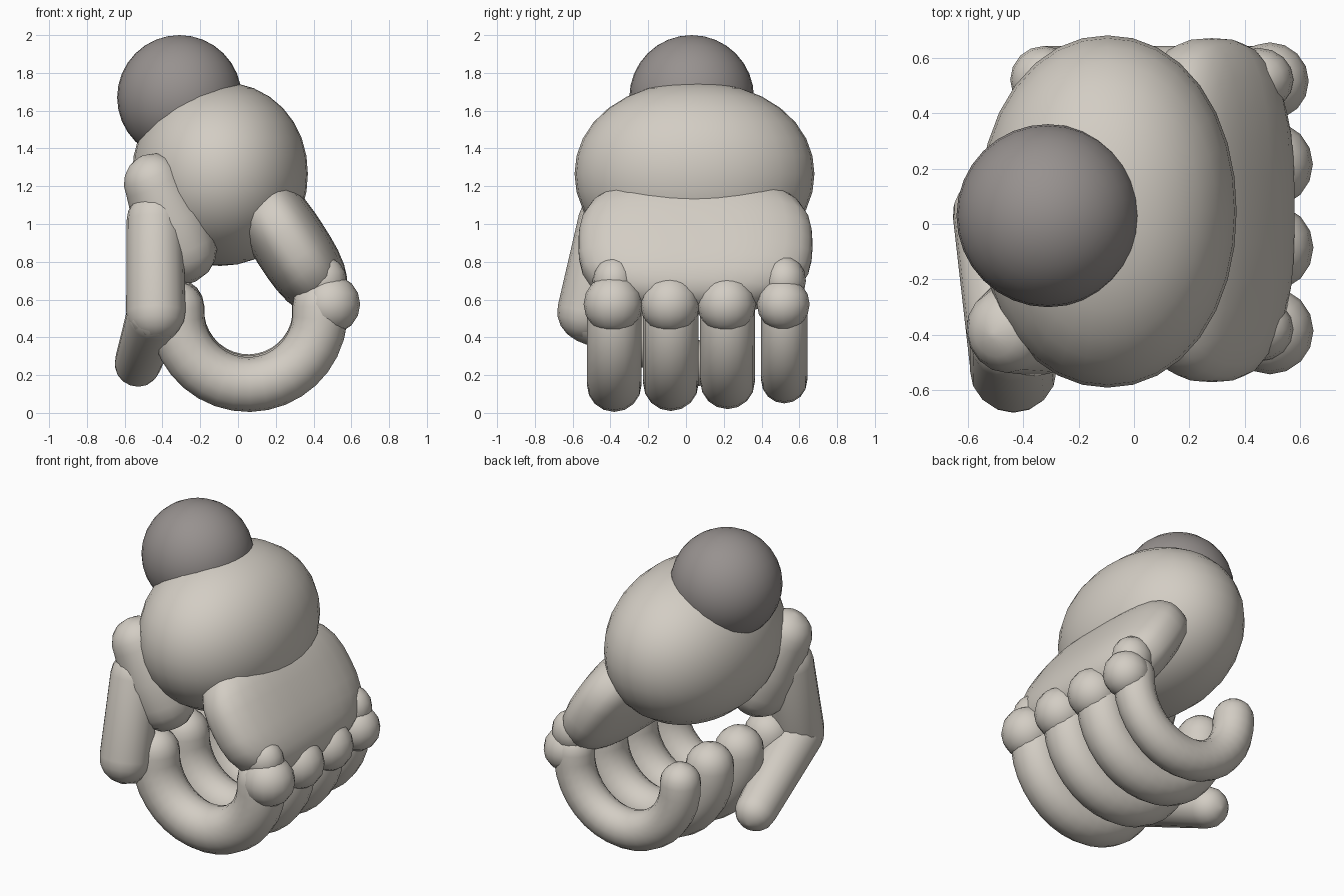
import bpy, bmesh, math
from mathutils import Vector, Matrix

if "Cube" in bpy.data.objects:
    bpy.data.objects.remove(bpy.data.objects["Cube"])


def material(name, rgb):
    m = bpy.data.materials.new(name)
    m.diffuse_color = (*rgb, 1)
    m.use_nodes = True
    m.node_tree.nodes["Principled BSDF"].inputs["Base Color"].default_value = m.diffuse_color
    return m


PALE = material("pale_grey", (0.65, 0.61, 0.55))
DARK = material("dark_grey", (0.31, 0.285, 0.275))


def finish(name, bm, mat):
    bmesh.ops.recalc_face_normals(bm, faces=bm.faces[:])
    for f in bm.faces:
        f.smooth = True
    me = bpy.data.meshes.new(name)
    bm.to_mesh(me)
    bm.free()
    me.materials.append(mat)
    ob = bpy.data.objects.new(name, me)
    bpy.context.collection.objects.link(ob)
    return ob


def blob(name, loc, half, mat=PALE, power=2, tilt=0, seg=24):
    """Ellipsoid; a power above 2 makes it boxier. Tilted about y."""
    bm = bmesh.new()
    bmesh.ops.create_uvsphere(bm, u_segments=seg, v_segments=seg // 2, radius=1)
    for v in bm.verts:
        n = sum(abs(c) ** power for c in v.co) ** (1 / power)
        v.co = Vector(c / n * h for c, h in zip(v.co, half))
    bm.transform(Matrix.Translation(loc) @ Matrix.Rotation(math.radians(tilt), 4, 'Y'))
    return finish(name, bm, mat)


def limb(name, pts, radii, seg=16):
    """Round tube along a path with hemispherical ends."""
    pts = [Vector(p) for p in pts]
    last = len(pts) - 1
    tan = [(pts[min(i + 1, last)] - pts[max(i - 1, 0)]).normalized() for i in range(last + 1)]
    caps = [math.radians(a) for a in (85, 60, 40, 20)]
    rings = [(pts[0] - tan[0] * radii[0] * math.sin(a), tan[0], radii[0] * math.cos(a)) for a in caps]
    rings += list(zip(pts, tan, radii))
    rings += [(pts[-1] + tan[-1] * radii[-1] * math.sin(a), tan[-1], radii[-1] * math.cos(a))
              for a in reversed(caps)]
    bm = bmesh.new()
    loops = []
    for c, t, r in rings:
        u = t.cross(Vector((0, 1, 0))).normalized()
        w = t.cross(u)
        loops.append([bm.verts.new(c + (u * math.cos(k * math.tau / seg) + w * math.sin(k * math.tau / seg)) * r)
                      for k in range(seg)])
    for a, b in zip(loops, loops[1:]):
        for k in range(seg):
            j = (k + 1) % seg
            bm.faces.new((a[k], a[j], b[j], b[k]))
    bm.faces.new(loops[0])
    bm.faces.new(loops[-1])
    return finish(name, bm, PALE)


# Wrist ball and palm
blob("wrist", (-0.31, 0.03, 1.67), (0.33, 0.33, 0.33), DARK, seg=32)
blob("palm_heel", (-0.095, 0.045, 1.265), (0.465, 0.635, 0.487), power=2.08, seg=32)
blob("palm_front", (0.28, 0.05, 0.89), (0.20, 0.62, 0.40), power=2.7, tilt=-33, seg=32)

# Curled fingers with knuckles: y position, tube radius, knuckle radius, bottom height
fingers = [(-0.38, 0.145, 0.157, 0.005), (-0.08, 0.147, 0.157, 0.01),
           (0.22, 0.145, 0.155, 0.02), (0.52, 0.122, 0.14, 0.05)]
for i, (y, r, k, low) in enumerate(fingers):
    R = 0.38
    zc = low + r + R
    path = [(0.055 + R * math.cos(a), y, zc + R * math.sin(a))
            for a in (math.radians(5 - 188 * s / 18) for s in range(19))]
    limb(f"finger_{i + 1}", path, [r] * len(path))
    blob(f"knuckle_{i + 1}", (0.49, y - 0.005, 0.575), (k, k, k), seg=16)
    if i in (0, 3):
        blob(f"knuckle_base_{i + 1}", (0.45, y, 0.70), (0.125, 0.115, 0.13), seg=16)

# Thumb: mound on the palm, middle segment, tip folded back along y
limb("thumb_mound", [(-0.445, -0.38, 1.215), (-0.36, -0.35, 1.03), (-0.30, -0.33, 0.87)],
     [0.16, 0.20, 0.19])
limb("thumb_middle", [(-0.44, -0.42, 1.02), (-0.435, -0.525, 0.535)], [0.15, 0.157])
limb("thumb_tip", [(-0.44, -0.52, 0.52), (-0.53, 0.04, 0.262)], [0.15, 0.124])
